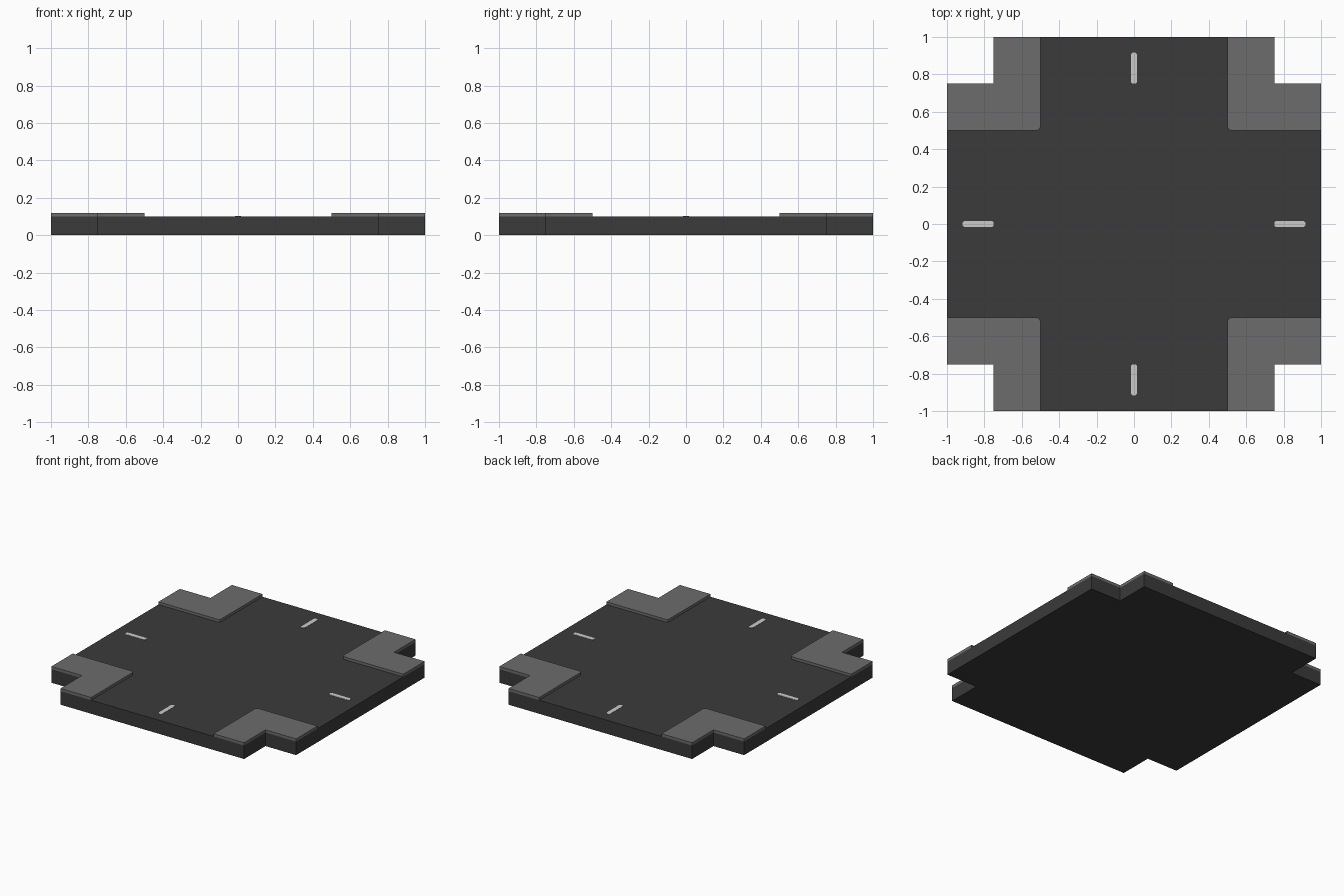
import bpy, bmesh
from mathutils import Matrix
from math import pi

if "Cube" in bpy.data.objects:
    bpy.data.objects.remove(bpy.data.objects["Cube"])


def material(name, v):
    m = bpy.data.materials.new(name)
    m.diffuse_color = (*v, 1)
    m.use_nodes = True
    m.node_tree.nodes["Principled BSDF"].inputs["Base Color"].default_value = m.diffuse_color
    return m


asphalt = material("dark asphalt", (0.043, 0.043, 0.043))
concrete = material("grey pavement", (0.15, 0.15, 0.15))
paint = material("white road paint", (0.6, 0.6, 0.59))


def prism(name, outline, z0, z1, mat, turn=0):
    """Extrude a counter-clockwise outline upward, turned about z."""
    bm = bmesh.new()
    face = bm.faces.new([bm.verts.new((x, y, z0)) for x, y in outline])
    ext = bmesh.ops.extrude_face_region(bm, geom=[face], use_keep_orig=True)
    for v in ext["geom"]:
        if isinstance(v, bmesh.types.BMVert):
            v.co.z = z1
    bmesh.ops.recalc_face_normals(bm, faces=bm.faces)
    bm.transform(Matrix.Rotation(turn, 4, 'Z'))
    me = bpy.data.meshes.new(name)
    bm.to_mesh(me)
    bm.free()
    me.materials.append(mat)
    ob = bpy.data.objects.new(name, me)
    bpy.context.collection.objects.link(ob)
    return ob


S, N, R = 1.0, 0.75, 0.5      # half size, corner notch, road half width
ROAD, KERB = 0.10, 0.12       # surface heights

# Road slab: square with notched corners
quarter = [(S, N), (N, N), (N, S)]
slab = []
for k in range(4):
    for x, y in quarter:
        for _ in range(k):
            x, y = -y, x
        slab.append((x, y))
prism("road_slab", slab, 0, ROAD, asphalt)

c, d = 0.02, 0.006            # rounding of kerb corner
kerb = [(R + c, R), (S, R), (S, N), (N, N), (N, S), (R, S),
        (R, R + c), (R + d, R + d)]
h, e = 0.016, 0.009           # dash half width and end rounding
a, b = 0.75, 0.917
dash = [(a + e, -h), (b - e, -h), (b, -h + e), (b, h - e),
        (b - e, h), (a + e, h), (a, h - e), (a, -h + e)]
for k in range(4):
    # Corner pavement and lane dash on each side
    prism(f"corner_pavement_{k + 1}", kerb, ROAD, KERB, concrete, k * pi / 2)
    prism(f"lane_dash_{k + 1}", dash, ROAD, ROAD + 0.002, paint, k * pi / 2)
